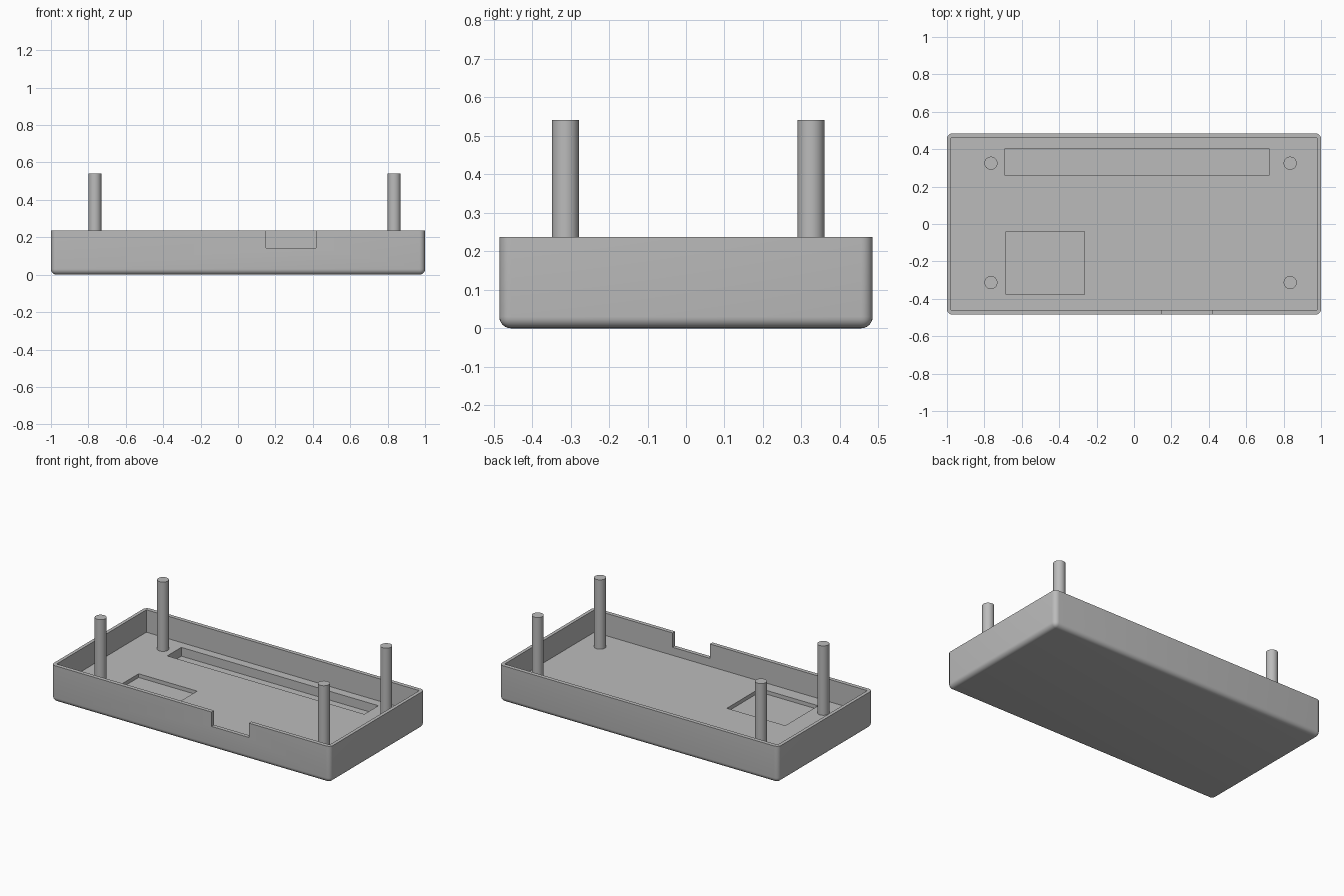
import bpy
import bmesh

old = bpy.data.objects.get("Cube")
if old:
    bpy.data.objects.remove(old, do_unlink=True)

grey = bpy.data.materials.new("plain grey")
grey.use_nodes = True
colour = (0.5, 0.5, 0.5, 1)
grey.diffuse_color = colour
grey.node_tree.nodes["Principled BSDF"].inputs["Base Color"].default_value = colour

HEIGHT, FLOOR = 0.237, 0.092


def block(name, x, y, z, radius=0):
    """Box from ranges; a radius rounds every edge except the top rim."""
    bm = bmesh.new()
    bmesh.ops.create_cube(bm, size=1)
    for v in bm.verts:
        v.co = [r[0] if c < 0 else r[1] for c, r in zip(v.co, (x, y, z))]
    if radius:
        edges = [e for e in bm.edges if min(v.co.z for v in e.verts) < z[1] - 1e-5]
        bmesh.ops.bevel(bm, geom=edges, offset=radius, segments=6,
                        profile=0.5, affect='EDGES')
    mesh = bpy.data.meshes.new(name)
    bm.to_mesh(mesh)
    bm.free()
    obj = bpy.data.objects.new(name, mesh)
    bpy.context.collection.objects.link(obj)
    mesh.materials.append(grey)
    return obj


def smooth(obj):
    bpy.ops.object.select_all(action='DESELECT')
    obj.select_set(True)
    bpy.context.view_layer.objects.active = obj
    bpy.ops.object.shade_smooth_by_angle(angle=0.6)


def cut(obj, cutter):
    cutter.hide_render = True
    mod = obj.modifiers.new(cutter.name, 'BOOLEAN')
    mod.operation, mod.solver, mod.object = 'DIFFERENCE', 'EXACT', cutter
    bpy.context.view_layer.objects.active = obj
    bpy.ops.object.modifier_apply(modifier=mod.name)
    bpy.data.objects.remove(cutter, do_unlink=True)


# Open tray with rounded outside corners
tray = block("tray", (-1, 1), (-0.485, 0.485), (0, HEIGHT), 0.03)

# Hollow, floor recesses and the front wall notch
TOP = 0.4
cut(tray, block("hollow", (-0.978, 0.978), (-0.459, 0.459), (FLOOR, TOP)))
cut(tray, block("long_recess", (-0.689, 0.723), (0.26, 0.404), (0.035, TOP)))
cut(tray, block("square_recess", (-0.684, -0.265), (-0.376, -0.04), (0.068, TOP)))
cut(tray, block("notch", (0.151, 0.418), (-0.6, -0.44), (0.144, TOP)))
smooth(tray)

# Four mounting pins standing on the floor
PIN_TOP, SINK = 0.541, 0.01
for side, x in (("right", -0.765), ("left", 0.835)):
    for end, y in (("front", -0.313), ("back", 0.325)):
        depth = PIN_TOP - FLOOR + SINK
        bpy.ops.mesh.primitive_cylinder_add(
            vertices=48, radius=0.035, depth=depth,
            location=(x, y, PIN_TOP - depth / 2))
        pin = bpy.context.object
        pin.name = f"{end}_{side}_pin"
        pin.data.materials.append(grey)
        smooth(pin)
